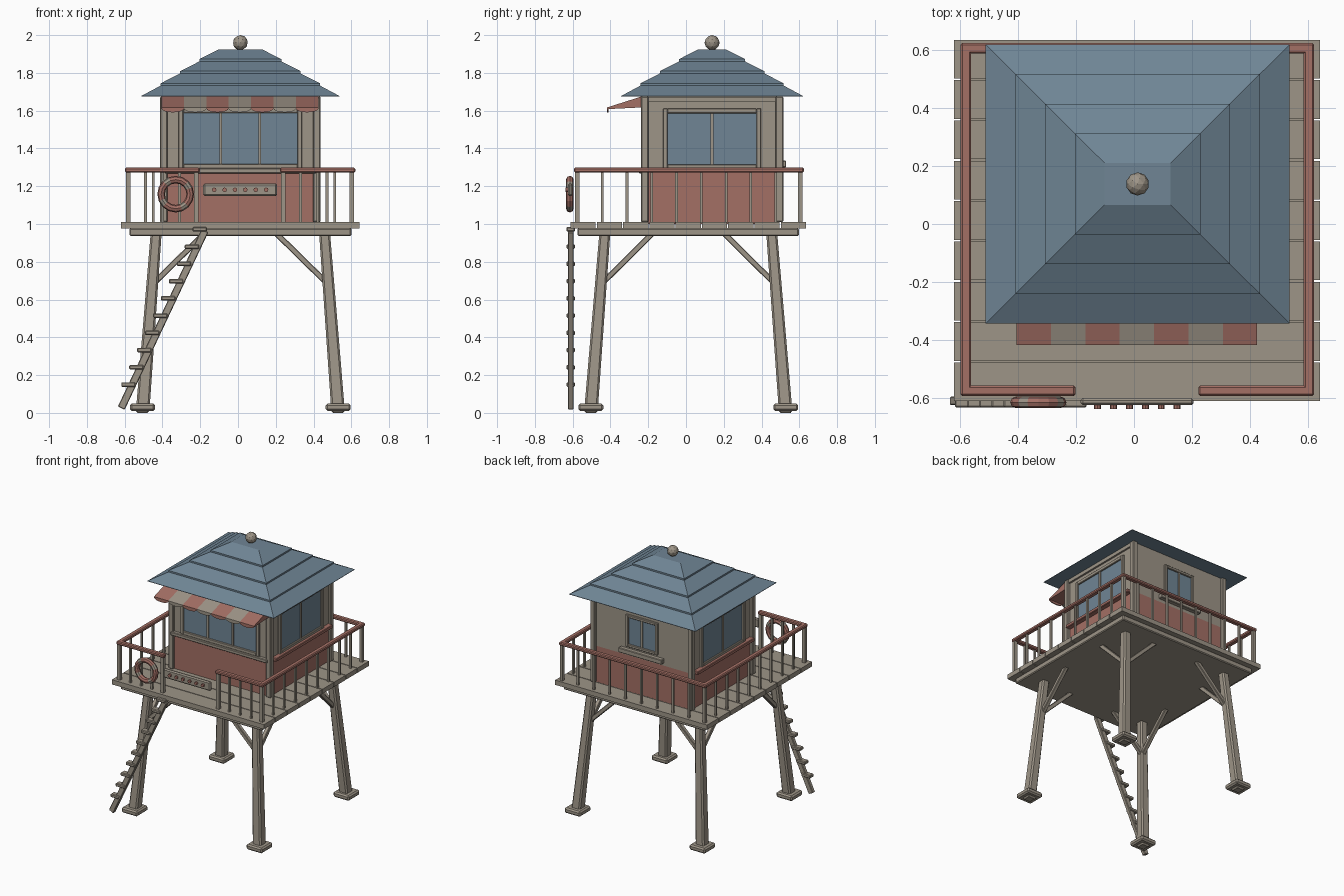
import bpy, bmesh, math
from mathutils import Vector

cube = bpy.data.objects.get("Cube")
if cube:
    bpy.data.objects.remove(cube, do_unlink=True)


def material(name, rgb):
    m = bpy.data.materials.new(name)
    m.use_nodes = True
    m.diffuse_color = (*rgb, 1)
    m.node_tree.nodes["Principled BSDF"].inputs["Base Color"].default_value = (*rgb, 1)
    return m


WOOD = material("weathered wood", (0.34, 0.30, 0.245))
RED = material("faded red", (0.37, 0.16, 0.13))
BLUE = material("slate blue", (0.16, 0.235, 0.30))
CX, CY = 0.0125, 0.012      # deck centre
HY = 0.138                  # cabin centre in y


def finish(bm, name, mats, bevel=0.0):
    bmesh.ops.recalc_face_normals(bm, faces=bm.faces)
    mesh = bpy.data.meshes.new(name)
    bm.to_mesh(mesh)
    bm.free()
    obj = bpy.data.objects.new(name, mesh)
    bpy.context.collection.objects.link(obj)
    for m in mats:
        mesh.materials.append(m)
    if bevel:
        mod = obj.modifiers.new("Bevel", "BEVEL")
        mod.width, mod.segments = bevel, 1
    return obj


def box(name, x, y, z, mat=WOOD, bevel=0.0):
    """Box from three (low, high) ranges."""
    bm = bmesh.new()
    bmesh.ops.create_cube(bm, size=1)
    for v in bm.verts:
        v.co = [(a + b) / 2 + c * (b - a) for c, (a, b) in zip(v.co, (x, y, z))]
    return finish(bm, name, [mat], bevel)


def loft(name, rings, mat=WOOD, bevel=0.0):
    """Closed skin over rings of equal point count."""
    bm = bmesh.new()
    vs = [[bm.verts.new(p) for p in r] for r in rings]
    n = len(vs[0])
    for a, b in zip(vs, vs[1:]):
        for i in range(n):
            bm.faces.new((a[i], a[(i + 1) % n], b[(i + 1) % n], b[i]))
    bm.faces.new(vs[0])
    bm.faces.new(vs[-1])
    return finish(bm, name, [mat], bevel)


def rect(cx, cy, hx, hy, z):
    return [(cx + sx * hx, cy + sy * hy, z) for sx, sy in ((-1, -1), (1, -1), (1, 1), (-1, 1))]


def bar(name, a, b, w, d, mat=WOOD, bevel=0.004):
    """Slanted bar of width w across and depth d."""
    a, b = Vector(a), Vector(b)
    t = (b - a).normalized()
    s = t.cross(Vector((0, 1, 0)) if abs(t.y) < 0.2 else Vector((1, 0, 0))).normalized()
    u = t.cross(s)
    ring = lambda p: [p + s * i * w / 2 + u * j * d / 2 for i, j in ((-1, -1), (1, -1), (1, 1), (-1, 1))]
    return loft(name, [ring(a), ring(b)], mat, bevel)


# Legs, feet and braces
for sx in (-1, 1):
    for sy in (-1, 1):
        side = ("left" if sx > 0 else "right") + ("_front" if sy < 0 else "_back")
        fx, fy = CX + sx * 0.518, CY + sy * 0.516
        tx, ty = CX + sx * 0.446, CY + sy * 0.442
        loft("leg_" + side, [rect(fx, fy, 0.036, 0.036, 0), rect(tx, ty, 0.029, 0.029, 0.95)], WOOD, 0.01)
        box("foot_" + side, (fx - 0.066, fx + 0.066), (fy - 0.066, fy + 0.066), (0.01, 0.05), WOOD, 0.01)
        lx, ly = CX + sx * 0.455, CY + sy * 0.452
        bar("brace_x_" + side, (lx, ly, 0.69), (CX + sx * 0.19, ly, 0.95), 0.03, 0.03)
        bar("brace_y_" + side, (lx, ly, 0.69), (lx, CY + sy * 0.19, 0.95), 0.03, 0.03)

# Deck
box("deck_base", (-0.575, 0.60), (-0.575, 0.597), (0.937, 0.978), WOOD, 0.006)
pitch = 1.252 / 9
for i in range(9):
    y = CY - 0.626 + i * pitch
    box("deck_plank", (-0.62, 0.642), (y + 0.003, y + pitch - 0.003), (0.975, 1.01))

# Railing
X0, X1, Y0, Y1 = -0.58, 0.603, -0.575, 0.606
GAP = (-0.22, 0.24)
RAIL = (1.273, 1.298)


def railing(name, a, b, count):
    (ax, ay), (bx, by) = a, b
    e = 0.018
    box(name + "_rail", (min(ax, bx) - e, max(ax, bx) + e), (min(ay, by) - e, max(ay, by) + e), RAIL, RED, 0.006)
    for i in range(count + 1):
        x, y = ax + (bx - ax) * i / count, ay + (by - ay) * i / count
        h = 0.012 if i in (0, count) else 0.007
        box(name + "_baluster", (x - h, x + h), (y - h, y + h), (1.005, 1.28))


railing("right", (X0, Y0), (X0, Y1), 9)
railing("left", (X1, Y0), (X1, Y1), 9)
railing("back", (X0, Y1), (X1, Y1), 9)
railing("front_right", (X0, Y0), (GAP[0], Y0), 4)
railing("front_left", (GAP[1], Y0), (X1, Y0), 4)

# Ladder
bar("ladder_rail", (-0.618, -0.61, 0.025), (-0.175, -0.61, 0.965), 0.04, 0.03)
for i in range(10):
    x, z = -0.58 + i * 0.042, 0.15 + i * 0.0913
    box("ladder_rung", (x - 0.038, x + 0.038), (-0.633, -0.588), (z - 0.012, z + 0.012), WOOD, 0.005)

# Cabin walls
WX, WY = 0.405, 0.357
for name, z, mat in (("lower_wall", (1.0, 1.28), RED), ("upper_wall", (1.28, 1.69), WOOD)):
    box(name, (CX - WX, CX + WX), (HY - WY, HY + WY), z, mat)
for sx in (-1, 1):
    for sy in (-1, 1):
        px, py = CX + sx * 0.405, HY + sy * 0.357
        box("corner_post", (px - 0.02, px + 0.02), (py - 0.02, py + 0.02), (1.01, 1.675), WOOD, 0.005)


def on_wall(side, u, z, out, name, mat=WOOD, bevel=0.0):
    """Plate on a wall; u runs along the wall, out is its thickness."""
    if side in ("front", "back"):
        s = -1 if side == "front" else 1
        w = HY + s * WY
        return box(name, u, sorted((w, w + s * out)), z, mat, bevel)
    s = 1 if side == "left" else -1
    w = CX + s * WX
    return box(name, sorted((w, w + s * out)), u, z, mat, bevel)


def window(side, centre, pane, count, z, rim=0.025):
    """Framed row of panes."""
    g = 0.014
    half = (count * pane + (count - 1) * g) / 2
    lo, hi = centre - half, centre + half
    for i in range(count):
        a = lo + i * (pane + g)
        on_wall(side, (a, a + pane), z, 0.006, side + "_glass", BLUE)
        if i:
            on_wall(side, (a - g, a), z, 0.014, side + "_mullion")
    for u in ((lo - rim, lo), (hi, hi + rim)):
        on_wall(side, u, (z[0] - rim, z[1] + rim), 0.018, side + "_window_jamb", WOOD, 0.003)
    for v in ((z[0] - rim, z[0]), (z[1], z[1] + rim)):
        on_wall(side, (lo, hi), v, 0.018, side + "_window_rail", WOOD, 0.003)


window("front", CX, 0.192, 3, (1.318, 1.588))
for side in ("left", "right"):
    window(side, HY, 0.228, 2, (1.316, 1.586))
    on_wall(side, (HY - 0.335, HY + 0.335), (1.272, 1.297), 0.04, side + "_sill", RED, 0.004)
    on_wall(side, (HY - 0.355, HY + 0.355), (1.645, 1.672), 0.014, side + "_head_beam")
on_wall("front", (CX - 0.4, CX + 0.4), (1.268, 1.294), 0.03, "front_sill", WOOD, 0.004)
on_wall("front", (CX - 0.4, CX + 0.4), (1.645, 1.672), 0.014, "front_head_beam")
window("back", CX, 0.105, 2, (1.37, 1.57), 0.02)
on_wall("back", (CX - 0.18, CX + 0.18), (1.3, 1.335), 0.035, "back_sill", WOOD, 0.004)

# Striped awning with scalloped hem
step = 0.83 / 7
for i in range(7):
    a = CX - 0.4175 + i * step
    mat = WOOD if i % 2 else RED
    wedge = lambda x: [(x, -0.22, 1.68), (x, -0.418, 1.617), (x, -0.418, 1.608), (x, -0.22, 1.618)]
    loft("awning_stripe", [wedge(a), wedge(a + step)], mat)
    arc = [math.pi * k / 8 for k in range(9)]
    hem = lambda y: [(a + step / 2 * (1 - math.cos(t)), y, 1.612 - 0.021 * math.sin(t)) for t in arc]
    loft("awning_scallop", [hem(-0.418), hem(-0.41)], mat)

# Tiered roof, each tier with a thin lip
for i in range(4):
    hx, hy, z = 0.524 - i * 0.1025, 0.481 - i * 0.1022, 1.675 + i * 0.064
    lip = 0.003 if i == 0 else 0.012
    base = z - (0 if i == 0 else 0.006)
    loft("roof_tier", [rect(CX, HY, hx, hy, base), rect(CX, HY, hx, hy, base + lip),
                       rect(CX, HY, hx - 0.1025, hy - 0.1022, z + 0.058)], BLUE)

# Finial ball
bm = bmesh.new()
bmesh.ops.create_icosphere(bm, subdivisions=2, radius=0.04)
bmesh.ops.translate(bm, verts=bm.verts, vec=(CX, HY, 1.96))
finish(bm, "finial_ball", [WOOD])

# Life ring with alternating bands
bm = bmesh.new()
N, M = 16, 8
ring = []
for i in range(N):
    a = 2 * math.pi * i / N
    ring.append([bm.verts.new((-0.33 + math.cos(a) * (0.077 + 0.02 * math.cos(b)), -0.615 + 0.02 * math.sin(b),
                               1.158 + math.sin(a) * (0.077 + 0.02 * math.cos(b))))
                 for b in (2 * math.pi * j / M for j in range(M))])
for i in range(N):
    for j in range(M):
        p, q, k = ring[i], ring[(i + 1) % N], (j + 1) % M
        f = bm.faces.new((p[j], q[j], q[k], p[k]))
        f.material_index = 1 if i % 4 == 1 else 0
finish(bm, "life_ring", [RED, WOOD])

# Notice board with pegs
box("notice_board", (-0.184, 0.206), (-0.625, -0.6), (1.147, 1.215), WOOD, 0.008)
for i in range(6):
    bm = bmesh.new()
    bmesh.ops.create_cone(bm, cap_ends=True, segments=8, radius1=0.012, radius2=0.012, depth=0.016)
    for v in bm.verts:
        v.co = (-0.126 + i * 0.055 + v.co.x, -0.63 + v.co.z, 1.181 + v.co.y)
    finish(bm, "board_peg", [RED])
